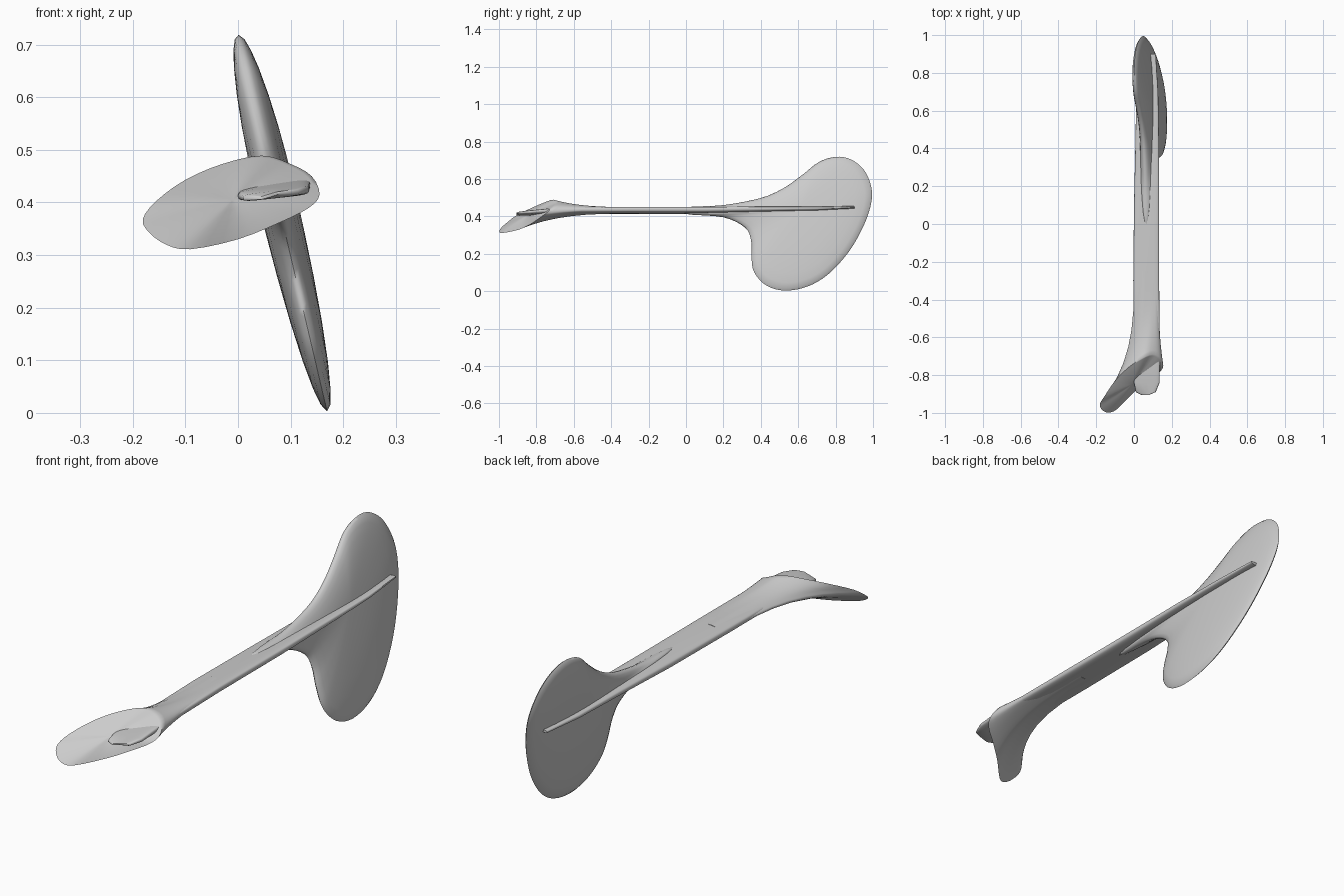
import bpy
import math
from mathutils import Vector

cube = bpy.data.objects.get("Cube")
if cube:
    bpy.data.objects.remove(cube, do_unlink=True)

grey = bpy.data.materials.new("plain grey")
grey.use_nodes = True
grey.diffuse_color = (0.6, 0.6, 0.6, 1)
grey.node_tree.nodes["Principled BSDF"].inputs["Base Color"].default_value = (0.6, 0.6, 0.6, 1)


def smooth_loop(points, steps=4):
    """Closed Catmull-Rom curve through the points."""
    pts = [Vector(p) for p in points]
    n, out = len(pts), []
    for i in range(n):
        a, b, c, d = (pts[(i + k) % n] for k in (-1, 0, 1, 2))
        for s in range(steps):
            t = s / steps
            out.append(b + (c - a) * (t / 2)
                       + (a * 2 - b * 5 + c * 4 - d) * (t * t / 2)
                       + (b * 3 - a - c * 3 + d) * (t ** 3 / 2))
    return out


def loft(name, rings, angle=50):
    """Skin a list of equal-length rings and cap both ends."""
    n = len(rings[0])
    verts = [v for ring in rings for v in ring]
    faces = [(r * n + i, r * n + (i + 1) % n, (r + 1) * n + (i + 1) % n, (r + 1) * n + i)
             for r in range(len(rings) - 1) for i in range(n)]
    faces += [tuple(reversed(range(n))), tuple(range(len(verts) - n, len(verts)))]
    mesh = bpy.data.meshes.new(name)
    mesh.from_pydata(verts, [], faces)
    mesh.materials.append(grey)
    obj = bpy.data.objects.new(name, mesh)
    bpy.context.collection.objects.link(obj)
    bpy.ops.object.select_all(action="DESELECT")
    obj.select_set(True)
    bpy.context.view_layer.objects.active = obj
    bpy.ops.object.mode_set(mode="EDIT")
    bpy.ops.mesh.select_all(action="SELECT")
    bpy.ops.mesh.normals_make_consistent(inside=False)
    bpy.ops.object.mode_set(mode="OBJECT")
    bpy.ops.object.shade_smooth_by_angle(angle=math.radians(angle))
    return obj


# Flat shaft: y, left x, right x, height, half thickness
shaft = [(-0.905, 0.04, 0.08, 0.413, 0.003), (-0.89, 0.01, 0.115, 0.414, 0.007),
         (-0.84, 0.0, 0.135, 0.418, 0.01), (-0.7, 0.0, 0.138, 0.428, 0.014),
         (-0.3, -0.004, 0.133, 0.432, 0.016), (0.1, 0.0, 0.133, 0.432, 0.016),
         (0.45, 0.008, 0.132, 0.436, 0.013), (0.7, 0.012, 0.128, 0.438, 0.01),
         (0.9, 0.025, 0.115, 0.445, 0.006)]


def shaft_ring(y, xl, xr, z, h, n=24):
    ring = []
    for i in range(n):
        a = 2 * math.pi * i / n
        c, s = math.cos(a), math.sin(a)
        u = math.copysign(abs(c) ** 0.5, c)
        w = math.copysign(abs(s) ** 0.5, s)
        ring.append(Vector(((xl + xr) / 2 + u * (xr - xl) / 2, y, z + w * h + u * 0.006)))
    return ring


loft("shaft", [shaft_ring(*s) for s in shaft])

# Tail blade: lens-shaped leaf with a long neck running along the shaft
tail_outline = smooth_loop([
    (0.0, 0.448), (0.2, 0.46), (0.4, 0.498), (0.52, 0.55), (0.62, 0.62), (0.71, 0.69),
    (0.8, 0.718), (0.88, 0.705), (0.95, 0.65), (0.99, 0.56), (0.99, 0.47), (0.95, 0.35),
    (0.87, 0.21), (0.76, 0.09), (0.65, 0.025), (0.53, 0.003), (0.43, 0.03), (0.365, 0.1),
    (0.35, 0.18), (0.348, 0.27), (0.315, 0.34), (0.2, 0.395), (0.0, 0.413)])
core = Vector((0.6, 0.43))


def tail_ring(side, t):
    ring = []
    for p in tail_outline:
        y, z = core + (p - core) * t
        ring.append(Vector((0.17 - 0.235 * z + side * 0.038 * math.sqrt(1 - t * t), y, z)))
    return ring


scales = [0.02, 0.2, 0.4, 0.6, 0.78, 0.9, 0.97]
loft("tail_blade", [tail_ring(-1, t) for t in scales] + [tail_ring(0, 1)]
     + [tail_ring(1, t) for t in reversed(scales)], 80)

# Front blade: the shaft flares back-to-front into a slanted leaf
leaf = smooth_loop([
    (0.155, -0.75, 0.415), (0.14, -0.71, 0.45), (0.1, -0.69, 0.473), (0.045, -0.71, 0.489),
    (-0.03, -0.76, 0.473), (-0.1, -0.83, 0.443), (-0.155, -0.91, 0.403), (-0.181, -0.955, 0.368),
    (-0.168, -0.985, 0.342), (-0.135, -0.998, 0.319), (-0.09, -0.98, 0.311),
    (0.0, -0.89, 0.33), (0.08, -0.825, 0.362), (0.135, -0.785, 0.39)], 3)
middle = sum(leaf, Vector()) / len(leaf)
neck_y = -0.25
flare = []
for s in (0, 0.15, 0.3, 0.45, 0.58, 0.7, 0.8, 0.88, 0.95, 1):
    grow = s ** 3.2
    ring = []
    for p in leaf:
        d = p - middle
        start = Vector((min(max(0.065 + d.x * 0.4, 0.0), 0.13), neck_y,
                        min(max(0.432 + d.z * 0.25, 0.415), 0.449)))
        q = start.lerp(p, grow)
        q.y = neck_y + (p.y - neck_y) * s
        ring.append(q)
    flare.append(ring)
facing = Vector((0.42, -0.65, 0.64)).normalized()
for t in (0.95, 0.75, 0.5, 0.25, 0.03):
    flare.append([middle + (p - middle) * t + facing * 0.012 * (1 - t * t) for p in leaf])
loft("front_blade", flare, 60)
